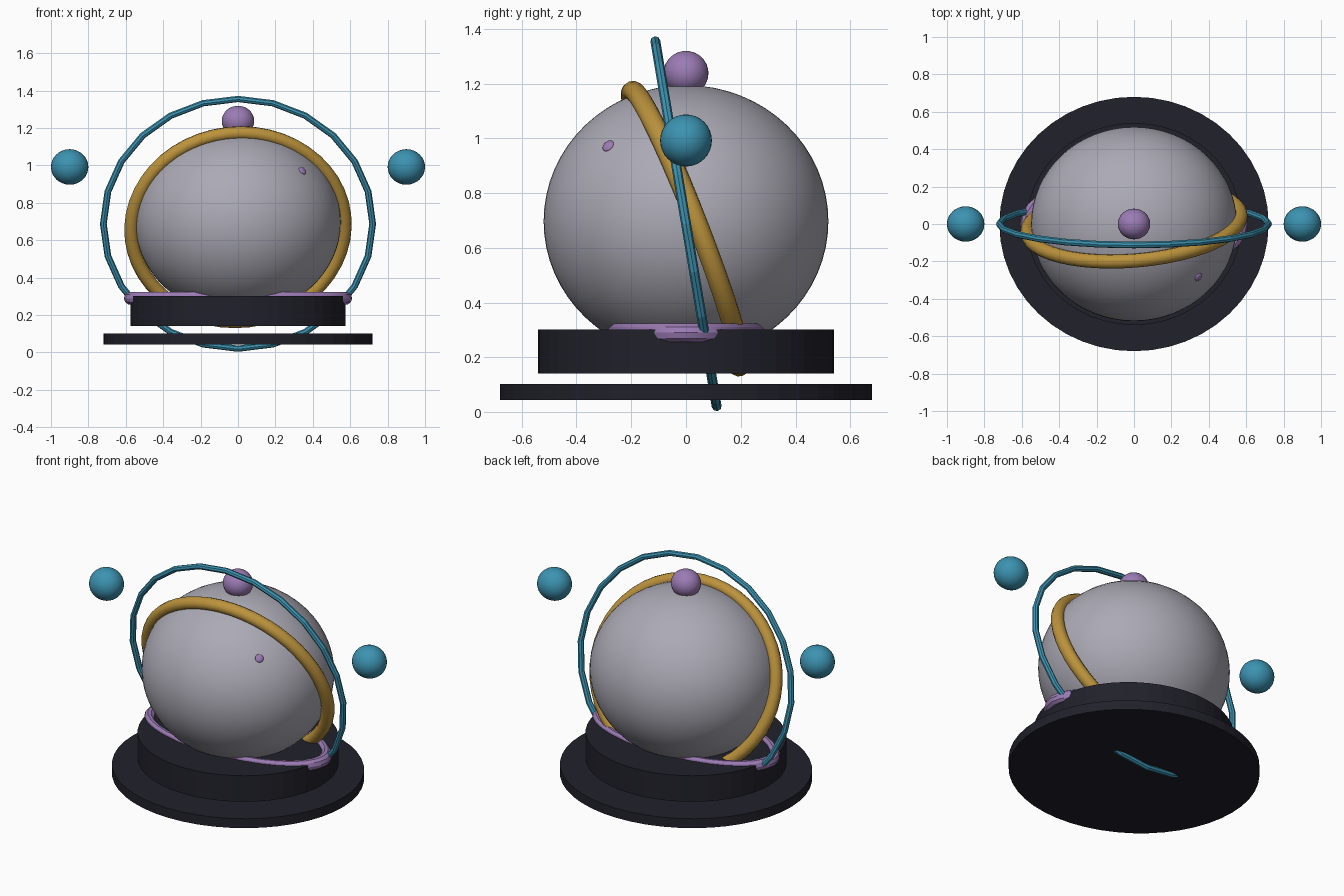
import bpy, math
from mathutils import Matrix, Vector

if "Cube" in bpy.data.objects:
    bpy.data.objects.remove(bpy.data.objects["Cube"])


def material(name, rgb):
    m = bpy.data.materials.new(name)
    m.diffuse_color = (*rgb, 1)
    m.use_nodes = True
    m.node_tree.nodes["Principled BSDF"].inputs["Base Color"].default_value = m.diffuse_color
    return m


GREY = material("warm_grey", (0.41, 0.40, 0.46))
GOLD = material("gold", (0.50, 0.29, 0.045))
TEAL = material("teal", (0.045, 0.29, 0.44))
LILAC = material("lilac", (0.33, 0.20, 0.46))
DARK = material("dark_navy", (0.015, 0.015, 0.024))


def finish(name, mat, smooth=True):
    o = bpy.context.object
    o.name = name
    o.data.materials.append(mat)
    if smooth:
        bpy.ops.object.shade_smooth_by_angle(angle=math.radians(35))
    return o


def ball(name, mat, loc, radii, segs=32, rot=(0, 0, 0)):
    bpy.ops.mesh.primitive_uv_sphere_add(segments=segs, ring_count=segs // 2,
                                         location=loc, rotation=rot)
    bpy.context.object.scale = radii
    return finish(name, mat)


def disc(name, rx, ry, z0, z1):
    bpy.ops.mesh.primitive_cylinder_add(vertices=48, radius=1, depth=1,
                                        location=(0, 0, (z0 + z1) / 2))
    bpy.context.object.scale = (rx, ry, z1 - z0)
    return finish(name, DARK, smooth=False)


def hoop(name, mat, z, R, r, squash, u, n, segs, tube, smooth=True):
    """Torus whose plane holds u, has normal n, and is squashed across u."""
    bpy.ops.mesh.primitive_torus_add(major_segments=segs, minor_segments=tube,
                                     major_radius=R, minor_radius=r)
    o = finish(name, mat, smooth)
    n = Vector(n).normalized()
    u = Vector(u).normalized()
    v = n.cross(u)
    rot = Matrix((u, v, n)).transposed().to_4x4()
    o.matrix_world = (Matrix.Translation((0, 0, z)) @ rot
                      @ Matrix.Diagonal((1, squash, 1, 1)))
    return o


# Stand: two separate discs with a gap between
disc("lower_base", 0.72, 0.68, 0.044, 0.102)
disc("upper_base", 0.575, 0.54, 0.141, 0.302)

# Body
ball("globe", GREY, (0, 0, 0.697), (0.55, 0.52, 0.497), 64)

# Tilted rings
hoop("gold_ring", GOLD, 0.67, 0.572, 0.038, 0.945,
     (1, 0.085, 0), (-0.085, 1, 0.39), 48, 12)
hoop("teal_ring", TEAL, 0.688, 0.72, 0.018, 0.94,
     (1, 0, 0), (0, 1, 0.168), 24, 8, smooth=False)

# Narrow collar lying on the upper base
hoop("collar", LILAC, 0.29, 0.575, 0.035, 0.485,
     (1, 0, 0), (0, 0, 1), 32, 10)

# Top knob and floating side balls
ball("top_knob", LILAC, (0, 0, 1.238), (0.0865, 0.082, 0.081))
for side, s in (("left", -1), ("right", 1)):
    ball(side + "_ball", TEAL, (0.9 * s, 0, 0.992), (0.1, 0.0945, 0.095))

# Small button on the globe surface
spot = Vector((0.345, -0.284, 0.972))
normal = Vector((0.345 / 0.55**2, -0.284 / 0.52**2, 0.275 / 0.497**2))
ball("button", LILAC, spot, (0.024, 0.024, 0.01), 16,
     normal.to_track_quat('Z', 'Y').to_euler())
